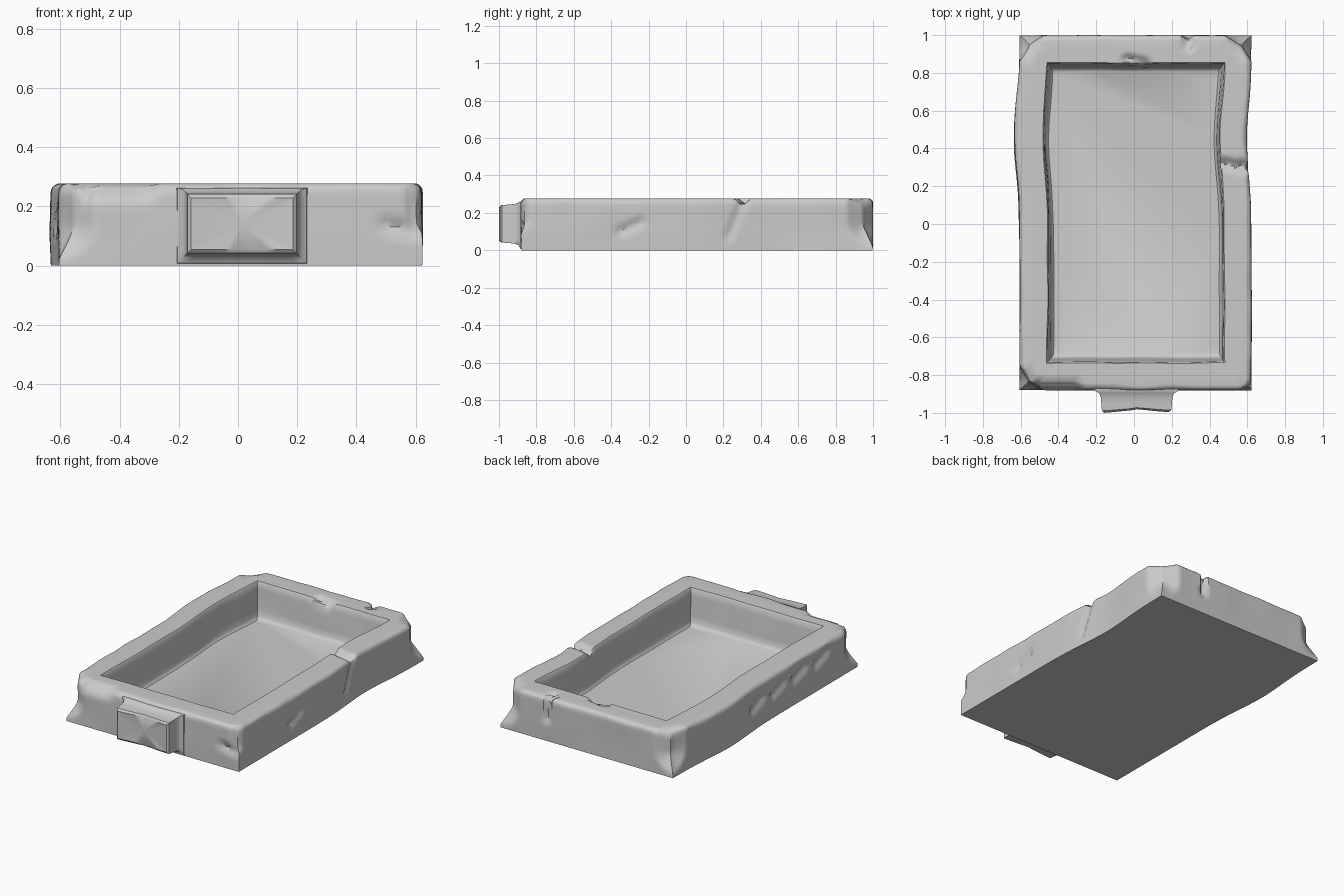
import bpy, bmesh, math
from mathutils import Vector, noise

if "Cube" in bpy.data.objects:
    bpy.data.objects.remove(bpy.data.objects["Cube"])

H = 0.278
OUTER = (-0.605, 0.622, -0.88, 0.998)
INNER = (-0.452, 0.476, -0.73, 0.848)
FLOOR = (-0.425, 0.452, -0.69, 0.808)


def rect_ring(r, nx, ny):
    """Evenly spaced points around a rectangle, counter-clockwise."""
    x0, x1, y0, y1 = r
    c = [(x0, y0), (x1, y0), (x1, y1), (x0, y1)]
    pts = []
    for i, n in enumerate((nx, ny, nx, ny)):
        a, b = Vector(c[i]), Vector(c[(i + 1) % 4])
        pts += [a.lerp(b, k / n) for k in range(n)]
    return pts


def loft(name, rings, dish=0):
    """Skin rings, close both ends, smooth; dish sinks the centre of the last cap along y."""
    bm = bmesh.new()
    vs = [[bm.verts.new(p) for p in ring] for ring in rings]
    n = len(vs[0])
    for a, b in zip(vs, vs[1:]):
        for i in range(n):
            j = (i + 1) % n
            bm.faces.new((a[i], a[j], b[j], b[i]))
    bm.faces.new(vs[0][::-1])
    cap = bm.faces.new(vs[-1])
    if dish:
        mid = bmesh.ops.poke(bm, faces=[cap])["verts"][0]
        mid.co.y += dish
    bmesh.ops.recalc_face_normals(bm, faces=bm.faces)
    me = bpy.data.meshes.new(name)
    bm.to_mesh(me)
    bm.free()
    ob = bpy.data.objects.new(name, me)
    bpy.context.collection.objects.link(ob)
    bpy.ops.object.select_all(action='DESELECT')
    ob.select_set(True)
    bpy.context.view_layer.objects.active = ob
    bpy.ops.object.shade_smooth_by_angle(angle=math.radians(40))


def inset(r, d):
    return (r[0] + d, r[1] - d, r[2] + d, r[3] - d)


def mix(a, b, t):
    return tuple(p + (q - p) * t for p, q in zip(a, b))


gouges = []


def gouge(a, b, radius, push):
    gouges.append((Vector(a), Vector(b), radius, Vector(push)))


# Cracks in the right wall and the back wall
gouge((.60, .32, .29), (.60, .23, .08), .035, (-.035, 0, -.01))
gouge((.44, .33, H), (.60, .30, H), .04, (0, 0, -.035))
gouge((.28, 1, H), (.29, 1, .14), .03, (0, -.03, 0))
gouge((.28, 1, H), (.29, .94, H), .035, (0, 0, -.035))
# Small chips
gouge((-.03, .87, H), (.06, .85, H), .04, (0, .01, -.025))
gouge((.62, -.35, .10), (.62, -.24, .15), .035, (-.018, 0, 0))
gouge((.50, -.88, .14), (.60, -.88, .115), .035, (0, .02, 0))
gouge((-.5, -.88, H), (-.32, -.88, H), .07, (0, .03, -.02))
# Row of slanted chips along the left wall
for i in range(4):
    y = .2 - .22 * i
    gouge((-.61, y, .13 + .015 * i), (-.61, y - .11, .17 + .015 * i), .045, (.024, 0, 0))
# Worn top corners
for sx in (-1, 1):
    for y, sy in ((1, 1), (-.89, -1)):
        k = .4 if sx > sy else 1
        gouge((sx * .62, y, .30), (sx * .62, y, .16), .14 * k,
              (-.055 * sx * k, -.055 * sy * k, -.028 * k))


def weather(p):
    """Chips, sagging long walls and mild waviness for one point."""
    q = p.copy()
    for a, b, r, push in gouges:
        ab = b - a
        t = max(0, min(1, (p - a).dot(ab) / ab.length_squared))
        q += push * max(0, 1 - (p - a - ab * t).length / r)
    wave = noise.noise_vector(p * 4) * min(1, p.z / 0.1)
    q.x += wave.x * 0.007 - 0.027 * math.exp(-((p.y - 0.45) / 0.27) ** 2)
    q.y = min(q.y + wave.y * 0.005, 1)
    q.z = min(q.z, 0.28)
    return q


# Basin cross-section: outside wall, worn edge, rim, inside wall, floor
sections = [(OUTER, H * 0.86 * i / 11, 0) for i in range(12)]
sections += [(OUTER, H, 15 * i) for i in range(1, 7)]
sections += [(mix(inset(OUTER, .06), inset(INNER, -.006), i / 6), H, 0) for i in range(1, 7)]
sections += [(mix(INNER, FLOOR, i / 10), H - .008 - .04 * i, 0) for i in range(6)]
sections += [(mix(INNER, FLOOR, .75), .056, 0), (FLOOR, .05, 0)]

rings = []
for rect, z, ang in sections:
    ring = []
    s = math.radians(ang)
    for p, inner in zip(rect_ring(rect, 60, 96), rect_ring(inset(rect, .1), 60, 96)):
        pz = z
        if ang:
            b = .03 + .016 * noise.noise(Vector((p.x * 5, p.y * 5, 3)))
            p = p.lerp(inner, b * (1 - math.cos(s)) * 10)
            pz = H - b * (1 - math.sin(s))
        ring.append(weather(Vector((p.x, p.y, pz))))
    rings.append(ring)
loft("stone_basin", rings)

# Block on the front wall: flared root, slight taper, rounded front edge, dished face
BLOCK = (-.17, .198, .042, .241)
rings = []
for y, grow in ((-.86, .042), (-.885, .034), (-.895, .015), (-.915, .006),
                (-.95, .003), (-.984, 0), (-.994, -.012)):
    r = inset(BLOCK, -grow)
    r = (r[0], r[1], r[2], min(r[3], .262))
    ring = []
    for p in rect_ring(r, 12, 8):
        fade = max(0, (-.9 - y) / .1)
        dip = .016 * max(0, 1 - abs(p.x) / .15) - .006 * (p.x < 0)
        ring.append(Vector((p.x, y + dip * fade, p.y)))
    rings.append(ring)
loft("front_block", rings, .015)
